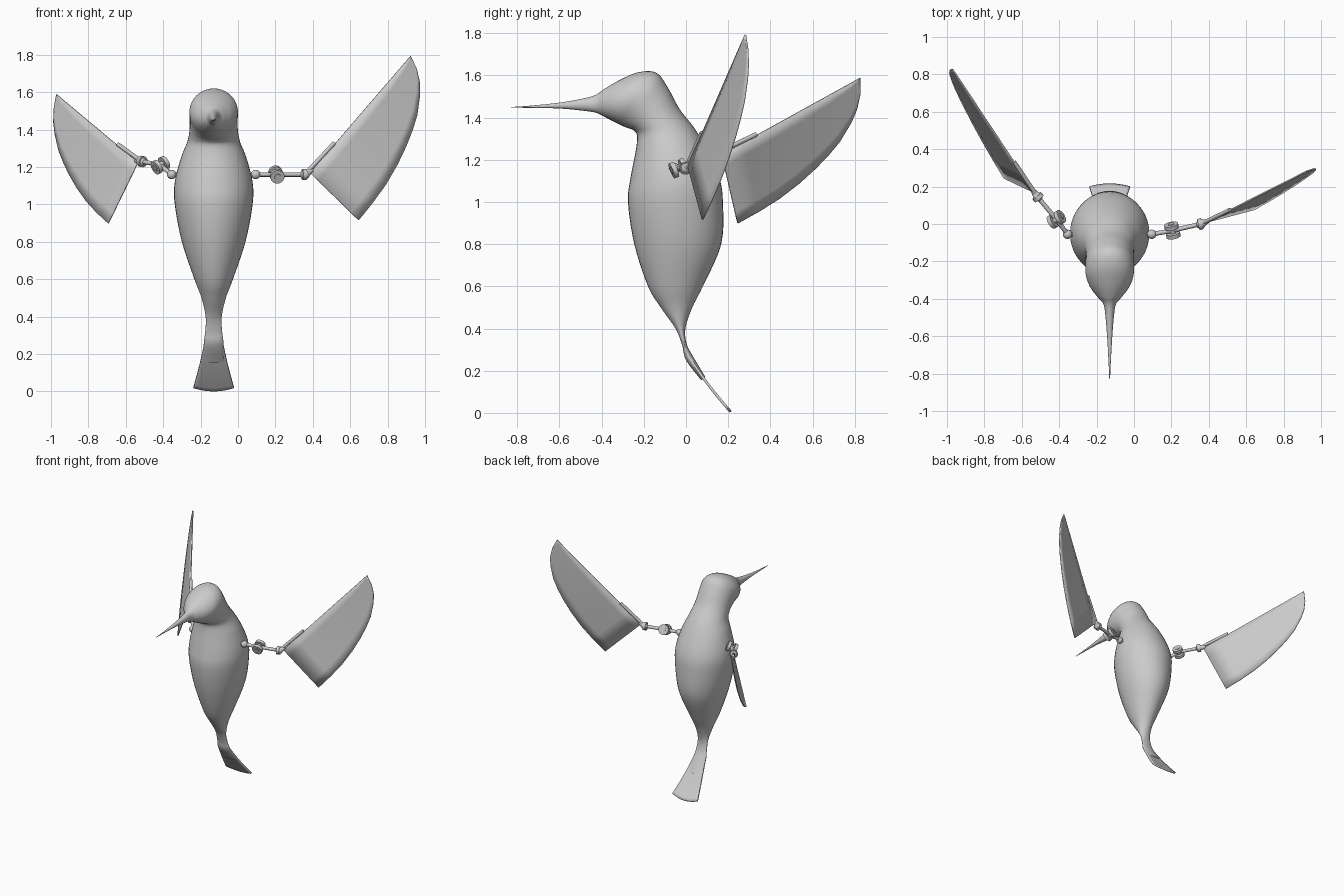
import bpy, bmesh, math
from mathutils import Vector

cube = bpy.data.objects.get("Cube")
if cube:
    bpy.data.objects.remove(cube)

grey = bpy.data.materials.new("light_grey")
grey.use_nodes = True
grey.diffuse_color = (0.6, 0.6, 0.6, 1)
grey.node_tree.nodes["Principled BSDF"].inputs["Base Color"].default_value = (0.6, 0.6, 0.6, 1)
CX = -0.13  # body centre line


def finish(name, bm, angle=35):
    bmesh.ops.recalc_face_normals(bm, faces=bm.faces)
    mesh = bpy.data.meshes.new(name)
    bm.to_mesh(mesh)
    bm.free()
    mesh.materials.append(grey)
    ob = bpy.data.objects.new(name, mesh)
    bpy.context.collection.objects.link(ob)
    bpy.ops.object.select_all(action='DESELECT')
    ob.select_set(True)
    bpy.context.view_layer.objects.active = ob
    bpy.ops.object.shade_smooth_by_angle(angle=math.radians(angle))
    return ob


def spline(rows, steps):
    """Catmull-Rom interpolation of equal-length tuples."""
    out = []
    for i in range(len(rows) - 1):
        p = [rows[max(i - 1, 0)], rows[i], rows[i + 1], rows[min(i + 2, len(rows) - 1)]]
        for k in range(steps):
            t = k / steps
            out.append([0.5 * (2 * b + (c - a) * t + (2 * a - 5 * b + 4 * c - d) * t * t
                               + (3 * b - a - 3 * c + d) * t ** 3) for a, b, c, d in zip(*p)])
    return out + [list(rows[-1])]


def loft(bm, rings):
    loops = [[bm.verts.new(p) for p in ring] for ring in rings]
    n = len(loops[0])
    for a, b in zip(loops, loops[1:]):
        for j in range(n):
            bm.faces.new((a[j], a[(j + 1) % n], b[(j + 1) % n], b[j]))
    bm.faces.new(loops[0])
    bm.faces.new(loops[-1])


def plate(name, rows, thickness):
    """Thin sheet from a grid of points."""
    bm = bmesh.new()
    g = [[bm.verts.new(p) for p in row] for row in rows]
    for a, b in zip(g, g[1:]):
        for j in range(len(a) - 1):
            bm.faces.new((a[j], a[j + 1], b[j + 1], b[j]))
    ob = finish(name, bm)
    mod = ob.modifiers.new("thickness", 'SOLIDIFY')
    mod.thickness = thickness
    mod.offset = 0
    return ob


def rod(name, a, b, r1, r2=None, sides=20):
    a, b = Vector(a), Vector(b)
    bm = bmesh.new()
    bmesh.ops.create_cone(bm, cap_ends=True, segments=sides, radius1=r1,
                          radius2=r1 if r2 is None else r2, depth=(b - a).length)
    bm.transform((b - a).to_track_quat('Z', 'Y').to_matrix().to_4x4())
    bmesh.ops.translate(bm, verts=bm.verts, vec=(a + b) / 2)
    return finish(name, bm)


def ball(name, c, r):
    bm = bmesh.new()
    bmesh.ops.create_uvsphere(bm, u_segments=20, v_segments=12, radius=r)
    bmesh.ops.translate(bm, verts=bm.verts, vec=c)
    return finish(name, bm)


# Body, head and beak: front y, front z, back y, back z, half width
sections = [
    (0.072, 0.155, 0.092, 0.17, 0.055), (0.0, 0.25, 0.035, 0.265, 0.053),
    (-0.018, 0.32, 0.004, 0.325, 0.045), (-0.05, 0.4, -0.003, 0.4, 0.043),
    (-0.12, 0.5, 0.03, 0.5, 0.065), (-0.18, 0.6, 0.08, 0.6, 0.103),
    (-0.245, 0.8, 0.167, 0.8, 0.17), (-0.275, 1.0, 0.175, 1.0, 0.208),
    (-0.262, 1.12, 0.157, 1.12, 0.208), (-0.237, 1.25, 0.1, 1.25, 0.175),
    (-0.232, 1.315, 0.04, 1.35, 0.142), (-0.25, 1.34, -0.03, 1.44, 0.13),
    (-0.275, 1.35, -0.085, 1.54, 0.128), (-0.3, 1.36, -0.14, 1.612, 0.13),
    (-0.335, 1.377, -0.225, 1.615, 0.126), (-0.37, 1.395, -0.315, 1.578, 0.1),
    (-0.405, 1.413, -0.385, 1.537, 0.06), (-0.43, 1.424, -0.43, 1.507, 0.033),
    (-0.5, 1.434, -0.5, 1.488, 0.022), (-0.6, 1.443, -0.6, 1.471, 0.014),
    (-0.72, 1.446, -0.72, 1.458, 0.007), (-0.83, 1.447, -0.83, 1.45, 0.002)]
rings = []
for fy, fz, by, bz, hw in spline(sections, 5):
    ring = []
    for j in range(40):
        t = math.tau * j / 40
        c = math.cos(t)
        ring.append((CX + hw * math.sin(t), (fy + by) / 2 + (by - fy) / 2 * c,
                     (fz + bz) / 2 + (bz - fz) / 2 * c))
    rings.append(ring)
bm = bmesh.new()
loft(bm, rings)
finish("body", bm, 60)

# Tail fan with a rounded end
rows = []
for t, hw in spline([(0, 0.05), (0.3, 0.066), (0.6, 0.084), (1, 0.108)], 4):
    row = []
    for j in range(13):
        s = j / 6 - 1
        d = t * (1 - 0.075 * s * s)
        row.append((CX + hw * s, 0.015 + 0.197 * d, 0.262 - 0.257 * d - 0.01 * math.sin(math.pi * d)))
    rows.append(row)
plate("tail", rows, 0.013)

# Wing outline: distance along the leading edge, chord there
outline = [(0, 0.37), (0.13, 0.367), (0.256, 0.357), (0.38, 0.335), (0.49, 0.306), (0.58, 0.275),
           (0.66, 0.24), (0.75, 0.18), (0.8, 0.133), (0.84, 0.073), (0.866, 0.001)]


def wing(side, root, tip, corner, shoulder, elbow, wrist, hinge):
    root, tip, corner, shoulder, elbow, wrist = map(Vector, (root, tip, corner, shoulder, elbow, wrist))
    e1 = (tip - root).normalized()
    e2 = corner - root
    e2 = (e2 - e1 * e2.dot(e1)).normalized()
    n = e1.cross(e2)
    if n.y < 0:
        n = -n
    # Feather blade, slightly twisted
    rows = [[root + e1 * u + e2 * (v * k / 6) + n * (0.1 * u * v * k / 6) for k in range(7)]
            for u, v in outline]
    plate(side + "_wing", rows, 0.008)
    # Arm: shoulder ball, hinge elbow, wrist ball and quill
    ball(side + "_shoulder_ball", shoulder, 0.025)
    rod(side + "_upper_arm", shoulder, elbow, 0.012)
    rod(side + "_forearm", elbow, wrist, 0.012)
    arm = (wrist - shoulder).normalized()
    axis = Vector(hinge)
    axis = (axis - arm * axis.dot(arm)).normalized()
    rod(side + "_elbow_pin", elbow - axis * 0.04, elbow + axis * 0.04, 0.017)
    for name, s in (("front", -1), ("back", 1)):
        rod(f"{side}_elbow_{name}_disc", elbow + axis * s * 0.014, elbow + axis * s * 0.036, 0.038, sides=28)
    ball(side + "_wrist_ball", wrist, 0.026)
    back = (elbow - wrist).normalized()
    rod(side + "_wrist_collar", wrist - back * 0.008, wrist + back * 0.014, 0.03)
    rod(side + "_wrist_cone", wrist, root + e1 * 0.02, 0.024, 0.01)
    rod(side + "_quill", wrist, root + e1 * 0.215 - e2 * 0.006, 0.011)


wing("right", (-0.535, 0.17, 1.225), (-0.97, 0.827, 1.588), (-0.687, 0.235, 0.893),
     (-0.355, -0.055, 1.16), (-0.415, 0.025, 1.21), (-0.515, 0.145, 1.23), (0.6, 0.5, 0.4))
wing("left", (0.385, 0.01, 1.17), (0.92, 0.28, 1.79), (0.634, 0.073, 0.903),
     (0.095, -0.055, 1.16), (0.205, -0.035, 1.16), (0.357, 0, 1.16), (0, 0.9, 0.35))
# Short stems joining the arms to the body
rod("right_shoulder_stem", (-0.25, -0.055, 1.15), (-0.355, -0.055, 1.16), 0.012)
rod("left_shoulder_stem", (0.0, -0.055, 1.15), (0.095, -0.055, 1.16), 0.012)
